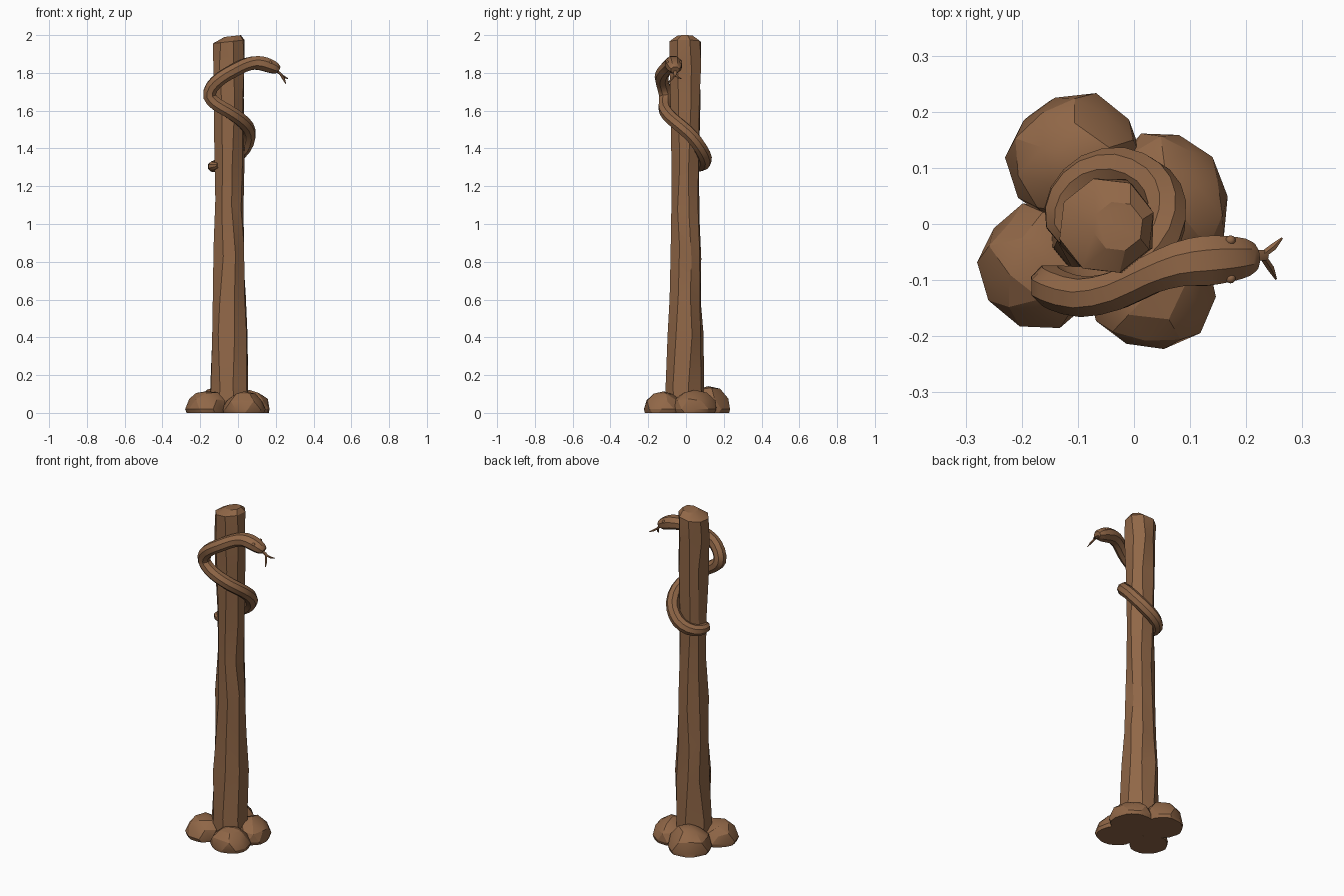
import bpy, bmesh, math, random
from mathutils import Vector, Matrix

if "Cube" in bpy.data.objects:
    bpy.data.objects.remove(bpy.data.objects["Cube"])

random.seed(4)
wood = bpy.data.materials.new("carved brown")
wood.diffuse_color = (0.28, 0.135, 0.063, 1)
wood.use_nodes = True
wood.node_tree.nodes["Principled BSDF"].inputs["Base Color"].default_value = wood.diffuse_color


def finish(bm, name, angle):
    bmesh.ops.recalc_face_normals(bm, faces=bm.faces[:])
    me = bpy.data.meshes.new(name)
    bm.to_mesh(me)
    bm.free()
    me.materials.append(wood)
    for p in me.polygons:
        p.use_smooth = True
    me.set_sharp_from_angle(angle=math.radians(angle))
    ob = bpy.data.objects.new(name, me)
    bpy.context.collection.objects.link(ob)
    return ob


def skin(bm, rings):
    """Join rings of points with quads and cap both ends."""
    vr = [[bm.verts.new(p) for p in r] for r in rings]
    n = len(vr[0])
    for a, b in zip(vr, vr[1:]):
        for i in range(n):
            j = (i + 1) % n
            bm.faces.new((a[i], a[j], b[j], b[i]))
    bm.faces.new(vr[0])
    bm.faces.new(vr[-1])


def smooth_path(pts, steps):
    """Catmull-Rom through tuples of (x, y, z, width, height)."""
    p = [pts[0]] + pts + [pts[-1]]
    out = []
    for k in range(1, len(p) - 2):
        for s in range(steps):
            t = s / steps
            out.append([0.5 * (2 * b + (c - a) * t + (2 * a - 5 * b + 4 * c - d) * t * t
                               + (3 * b - a - 3 * c + d) * t ** 3)
                        for a, b, c, d in zip(*p[k - 1:k + 3])])
    out.append(list(pts[-1]))
    return out


def tube(name, pts, sides, steps, angle):
    path = smooth_path(pts, steps)
    pos = [Vector(q[:3]) for q in path]
    up, rings = Vector((0, 0, 1)), []
    for i, q in enumerate(path):
        t = (pos[min(i + 1, len(pos) - 1)] - pos[max(i - 1, 0)]).normalized()
        up = (up - t * up.dot(t)).normalized()      # carried along, so no twist
        side = t.cross(up)
        rings.append([pos[i] + side * q[3] * math.cos(a) + up * q[4] * math.sin(a)
                      for a in (2 * math.pi * (k + 0.5) / sides for k in range(sides))])
    bm = bmesh.new()
    skin(bm, rings)
    return finish(bm, name, angle)


# post: eight-sided rough trunk with hewn facets and a bevelled, tilted top
levels = [(0, -0.047, -0.008, 0.108), (0.14, -0.046, -0.008, 0.106), (0.38, -0.045, -0.004, 0.099),
          (0.62, -0.046, -0.002, 0.091), (0.85, -0.047, -0.001, 0.085), (1.08, -0.046, -0.002, 0.079),
          (1.35, -0.046, -0.003, 0.078), (1.62, -0.047, -0.004, 0.083), (1.84, -0.049, -0.004, 0.087),
          (1.965, -0.049, -0.003, 0.087), (1.995, -0.028, -0.004, 0.045)]
rings = []
for li, (z, cx, cy, r) in enumerate(levels):
    inner = 0 < li < 9
    ring = []
    for k in range(8):
        a = 2 * math.pi * (k + 0.35) / 8 + (random.uniform(-0.13, 0.13) if inner else 0)
        rr = r * (random.uniform(0.95, 1.05) if inner else 1)
        x = cx + rr * math.cos(a)
        dz = random.uniform(-0.05, 0.05) if 1 < li < 8 else 0
        if li >= 9:
            dz = (x - cx) * 0.11
        ring.append((x, cy + rr * math.sin(a), z + dz))
    rings.append(ring)
bm = bmesh.new()
skin(bm, rings)
bmesh.ops.triangulate(bm, faces=[f for f in bm.faces if len(f.verts) == 4])
finish(bm, "post", 25)

# base rocks: jittered low-poly balls cut flat on the ground (x, y, sx, sy, height, turn)
rocks = [(-0.107, 0.117, 0.118, 0.118, 0.145, 0.3), (0.062, 0.045, 0.105, 0.122, 0.118, 0.4),
         (-0.165, -0.075, 0.108, 0.112, 0.118, 0.9), (0.032, -0.118, 0.112, 0.108, 0.112, 0.2)]
for i, (x, y, sx, sy, h, turn) in enumerate(rocks):
    bm = bmesh.new()
    bmesh.ops.create_icosphere(bm, subdivisions=2, radius=1.0)
    for v in bm.verts:
        v.co *= random.uniform(0.95, 1.06)
    zc = 0.02
    m = (Matrix.Translation((x, y, zc)) @ Matrix.Rotation(turn, 4, 'Z')
         @ Matrix.Diagonal((sx, sy, h - zc, 1)))
    bmesh.ops.transform(bm, matrix=m, verts=bm.verts[:])
    geom = bm.verts[:] + bm.edges[:] + bm.faces[:]
    cut = bmesh.ops.bisect_plane(bm, geom=geom, plane_co=(0, 0, 0), plane_no=(0, 0, -1), clear_outer=True)
    bmesh.ops.holes_fill(bm, edges=[e for e in bm.edges if e.is_boundary])
    finish(bm, f"base_rock_{i + 1}", 22)

# snake: from blunt snout back along the raised neck, round the post to the tail
r = 0.037
snake = [(0.215, -0.058, 1.815, 0.024, 0.02), (0.198, -0.06, 1.824, 0.036, 0.032),
         (0.165, -0.063, 1.838, 0.044, 0.039), (0.125, -0.066, 1.85, 0.048, 0.04),
         (0.08, -0.072, 1.852, 0.043, 0.038), (0.03, -0.09, 1.838, r, r),
         (-0.03, -0.118, 1.808, r, r), (-0.09, -0.13, 1.772, r, r),
         (-0.138, -0.118, 1.725, r, r), (-0.15, -0.108, 1.675, r, r),
         (-0.115, -0.11, 1.635, r, r), (-0.055, -0.107, 1.6, r, r),
         (0.005, -0.078, 1.56, r, r), (0.048, -0.025, 1.515, r, r),
         (0.058, 0.03, 1.465, r, r), (0.035, 0.075, 1.405, r, r),
         (-0.02, 0.1, 1.35, r, r), (-0.08, 0.09, 1.318, 0.035, 0.035),
         (-0.122, 0.05, 1.305, 0.032, 0.032), (-0.132, 0.0, 1.305, 0.027, 0.027),
         (-0.105, -0.035, 1.31, 0.015, 0.015)]
tube("snake_body", snake, 8, 2, 35)

# forked tongue
tube("tongue_stem", [(0.2, -0.059, 1.812, 0.011, 0.007), (0.222, -0.056, 1.797, 0.011, 0.007),
                     (0.236, -0.056, 1.783, 0.01, 0.006)], 6, 1, 40)
for name, bend, tip in (("tongue_left", (0.248, -0.041, 1.776), (0.264, -0.025, 1.77)),
                        ("tongue_right", (0.243, -0.078, 1.765), (0.253, -0.098, 1.742))):
    tube(name, [(0.228, -0.056, 1.79, 0.007, 0.006), (*bend, 0.007, 0.006),
                (*tip, 0.002, 0.002)], 6, 1, 40)

# eyes: small beads on both sides of the head
for name, s in (("eye_left", 1), ("eye_right", -1)):
    bm = bmesh.new()
    bmesh.ops.create_icosphere(bm, subdivisions=2, radius=0.009,
                               matrix=Matrix.Translation((0.172, -0.063 + s * 0.034, 1.856)))
    finish(bm, name, 40)
